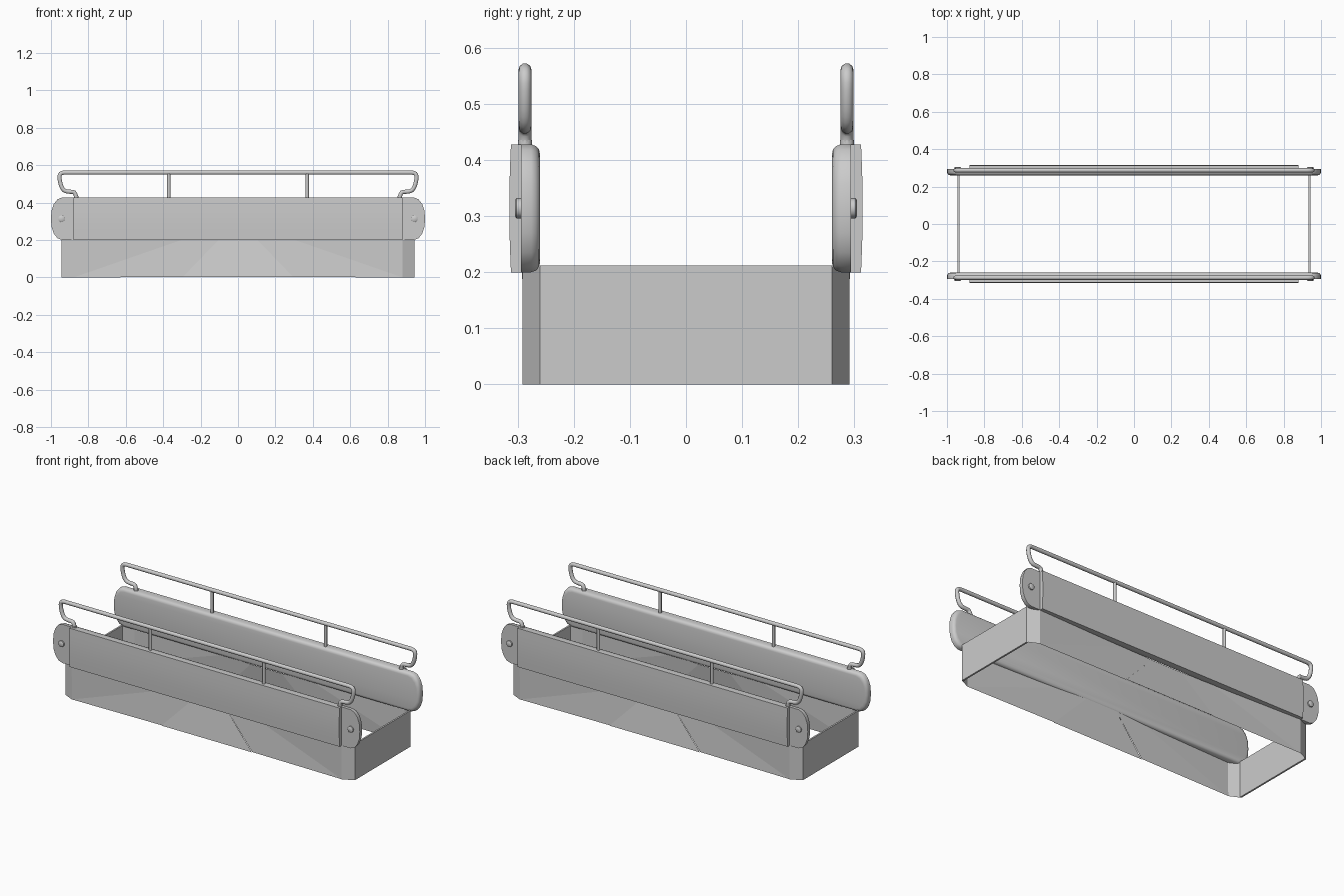
import bpy, bmesh
from math import sin, cos, pi, radians

if "Cube" in bpy.data.objects:
    bpy.data.objects.remove(bpy.data.objects["Cube"])


def make(name, verts, faces, smooth=None):
    me = bpy.data.meshes.new(name)
    me.from_pydata(verts, [], faces)
    bm = bmesh.new()
    bm.from_mesh(me)
    bmesh.ops.recalc_face_normals(bm, faces=bm.faces)
    bm.to_mesh(me)
    bm.free()
    ob = bpy.data.objects.new(name, me)
    bpy.context.collection.objects.link(ob)
    if smooth:
        bpy.ops.object.select_all(action='DESELECT')
        ob.select_set(True)
        bpy.context.view_layer.objects.active = ob
        bpy.ops.object.shade_smooth_by_angle(angle=radians(smooth))
    return ob


def loft(name, rings, smooth=None):
    """Join equal-length closed rings and cap both ends."""
    n = len(rings[0])
    verts = [p for r in rings for p in r]
    faces = [(k * n + i, k * n + (i + 1) % n, (k + 1) * n + (i + 1) % n, (k + 1) * n + i)
             for k in range(len(rings) - 1) for i in range(n)]
    faces += [tuple(range(n)), tuple(range((len(rings) - 1) * n, len(rings) * n))]
    return make(name, verts, faces, smooth)


def tube(name, pts, r, smooth_path=False):
    cu = bpy.data.curves.new(name, 'CURVE')
    cu.dimensions = '3D'
    cu.bevel_depth = r
    cu.bevel_resolution = 3
    cu.use_fill_caps = True
    cu.resolution_u = 4
    sp = cu.splines.new('NURBS' if smooth_path else 'POLY')
    sp.points.add(len(pts) - 1)
    for p, q in zip(sp.points, pts):
        p.co = (*q, 1)
    if smooth_path:
        sp.order_u = 3
        sp.use_endpoint_u = True
    ob = bpy.data.objects.new(name, cu)
    bpy.context.collection.objects.link(ob)
    return ob


# rounded-end outline of the side boards (right half, then mirrored)
half = [(.94, .2), (.965, .21), (.985, .235), (.997, .27), (1, .314),
        (.997, .358), (.985, .393), (.965, .418), (.94, .428)]
outline = half + [(-x, z) for x, z in reversed(half)]


def ring(y, inset):
    k = 1 - inset / .114
    return [(x - inset * (1 if x > 0 else -1), y, .314 + (z - .314) * k) for x, z in outline]


for s, side in ((-1, 'front'), (1, 'back')):
    # side board with softened inner edge
    loft(side + '_side_board', [ring(s * y, i) for y, i in
         ((.26, .018), (.262, .009), (.268, .003), (.276, 0), (.294, 0))], 40)

    # slightly bowed outer cover plate
    prof = [(.29, .2)] + [(.312 + .003 * sin(pi * i / 8), .2 + .228 * i / 8)
                          for i in range(9)] + [(.29, .428)]
    loft(side + '_cover_plate', [[(x, s * y, z) for y, z in prof] for x in (-.88, .88)], 30)

    # folded skirt: centre panel, sloping panels and end triangles
    y1, y2, y3 = s * .292, s * .272, s * .262
    make(side + '_skirt_centre', [(-.295, y1, .003), (.295, y1, .003), (.1, y3, .205), (-.1, y3, .205)],
         [(0, 1, 2, 3)])
    for m, end in ((-1, 'left'), (1, 'right')):
        make(f'{side}_{end}_skirt_fold',
             [(m * .88, s * .29, 0), (m * .295, s * .288, .003), (m * .1, y3, .205),
              (m * .29, y2, .205), (m * .88, y1, .205)], [(0, 1, 2, 3), (0, 3, 4)])

        # bolt through the rounded end
        loft(f'{side}_{end}_bolt',
             [[(m * .943 + r * cos(a * pi / 6), s * y, .314 + r * sin(a * pi / 6)) for a in range(12)]
              for y, r in ((.285, .018), (.302, .018), (.305, .014))], 40)

        # rail post and foot collar
        tube(f'{side}_{end}_rail_post', [(m * .37, s * .287, .42), (m * .37, s * .287, .56)], .009)
        tube(f'{side}_{end}_rail_foot', [(m * .865, s * .287, .42), (m * .865, s * .287, .436)], .013)

    # handrail with curled ends
    bend = [(.865, .42), (.866, .458), (.905, .458), (.935, .465), (.953, .51),
            (.956, .561), (.9, .561), (.85, .561)]
    path = [(-x, s * .287, z) for x, z in bend] + [(x, s * .287, z) for x, z in reversed(bend)]
    tube(side + '_handrail', path, .0115, True)

# end plates with angled corner strips
for m, end in ((-1, 'left'), (1, 'right')):
    loft(end + '_end_plate', [[(m * x, y, z) for x, z in ((.934, 0), (.944, 0), (.944, .212), (.934, .212))]
                              for y in (-.26, .26)])
    for s, side in ((-1, 'front'), (1, 'back')):
        make(f'{side}_{end}_corner_strip',
             [(m * .944, s * .26, 0), (m * .88, s * .291, 0), (m * .88, s * .291, .21), (m * .944, s * .26, .21)],
             [(0, 1, 2, 3)])
